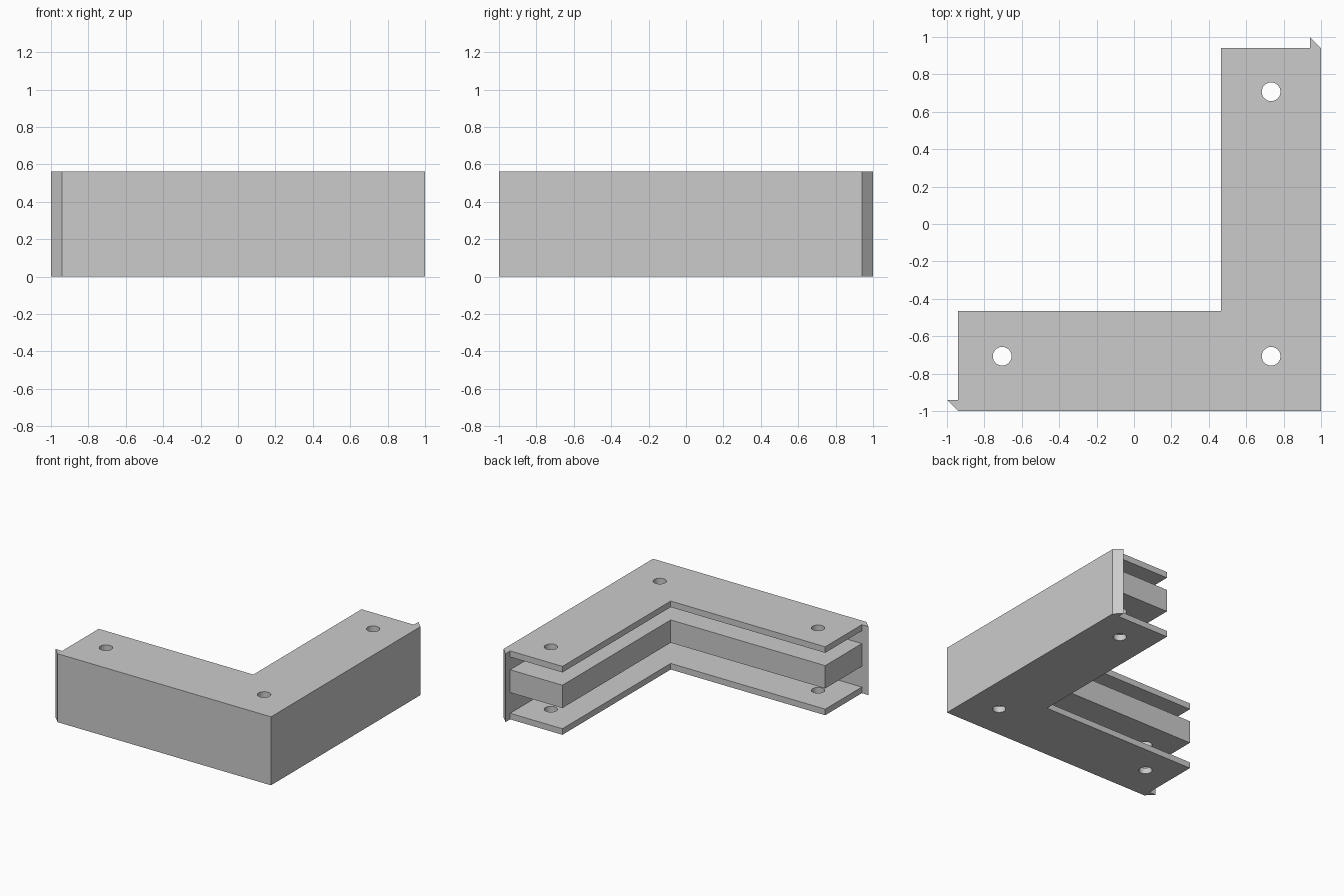
import bpy, bmesh, math

cube = bpy.data.objects.get("Cube")
if cube:
    bpy.data.objects.remove(cube, do_unlink=True)

HEIGHT = 0.5625
FLANGE = 0.05        # top and bottom flange thickness
RIB = (0.22, 0.4075)  # bottom and top of the middle rib
IN = 0.94            # inner face of the outer wall, and leg ends
LEG = 0.465          # inner edge of the legs

grey = bpy.data.materials.new("plain grey")
grey.use_nodes = True
colour = (0.6, 0.6, 0.6, 1)
grey.diffuse_color = colour
grey.node_tree.nodes["Principled BSDF"].inputs["Base Color"].default_value = colour


def prism(name, outline, z0, z1):
    """Extrude a flat outline between two heights."""
    bm = bmesh.new()
    face = bm.faces.new([bm.verts.new((x, y, z0)) for x, y in outline])
    ext = bmesh.ops.extrude_face_region(bm, geom=[face])
    top = [v for v in ext["geom"] if isinstance(v, bmesh.types.BMVert)]
    bmesh.ops.translate(bm, verts=top, vec=(0, 0, z1 - z0))
    bmesh.ops.recalc_face_normals(bm, faces=bm.faces)
    mesh = bpy.data.meshes.new(name)
    bm.to_mesh(mesh)
    bm.free()
    mesh.materials.append(grey)
    obj = bpy.data.objects.new(name, mesh)
    bpy.context.collection.objects.link(obj)
    return obj


def mirrored(half):
    """Complete an outline across the diagonal through the corner."""
    return half + [(-y, -x) for x, y in reversed(half)]


def circle(cx, cy, r, n=32):
    return [(cx + r * math.cos(math.tau * i / n), cy + r * math.sin(math.tau * i / n))
            for i in range(n)]


def cut(target, cutter):
    cutter.hide_render = True
    mod = target.modifiers.new(cutter.name, "BOOLEAN")
    mod.operation = "DIFFERENCE"
    mod.solver = "EXACT"
    mod.object = cutter
    bpy.context.view_layer.objects.active = target
    bpy.ops.object.modifier_apply(modifier=mod.name)
    bpy.data.objects.remove(cutter, do_unlink=True)


# L-shaped body with mitred lips at both ends of the outer wall
body_half = [(-LEG + 2 * LEG, -LEG), (-IN, -LEG), (-IN, -IN), (-1, -IN), (-IN, -1), (1, -1)]
body_outline = body_half + [(-y, -x) for x, y in reversed(body_half[1:-1])]
bracket = prism("corner_bracket", body_outline, 0, HEIGHT)

# Two channels leave the flanges and the middle rib standing off the wall
channel_outline = [(-1.1, -IN), (IN, -IN), (IN, 1.1), (0.4, 1.1), (0.4, -0.4), (-1.1, -0.4)]
cut(bracket, prism("lower_channel", channel_outline, FLANGE, RIB[0]))
cut(bracket, prism("upper_channel", channel_outline, RIB[1], HEIGHT - FLANGE))

# Screw holes through every layer
for x, y in ((-0.705, -0.707), (0.733, -0.707), (0.733, 0.707)):
    cut(bracket, prism("screw_hole", circle(x, y, 0.05), -0.1, HEIGHT + 0.1))

# Smooth hole walls, crisp edges elsewhere
bpy.ops.object.select_all(action="DESELECT")
bracket.select_set(True)
bpy.context.view_layer.objects.active = bracket
bpy.ops.object.shade_smooth_by_angle(angle=math.radians(30))
